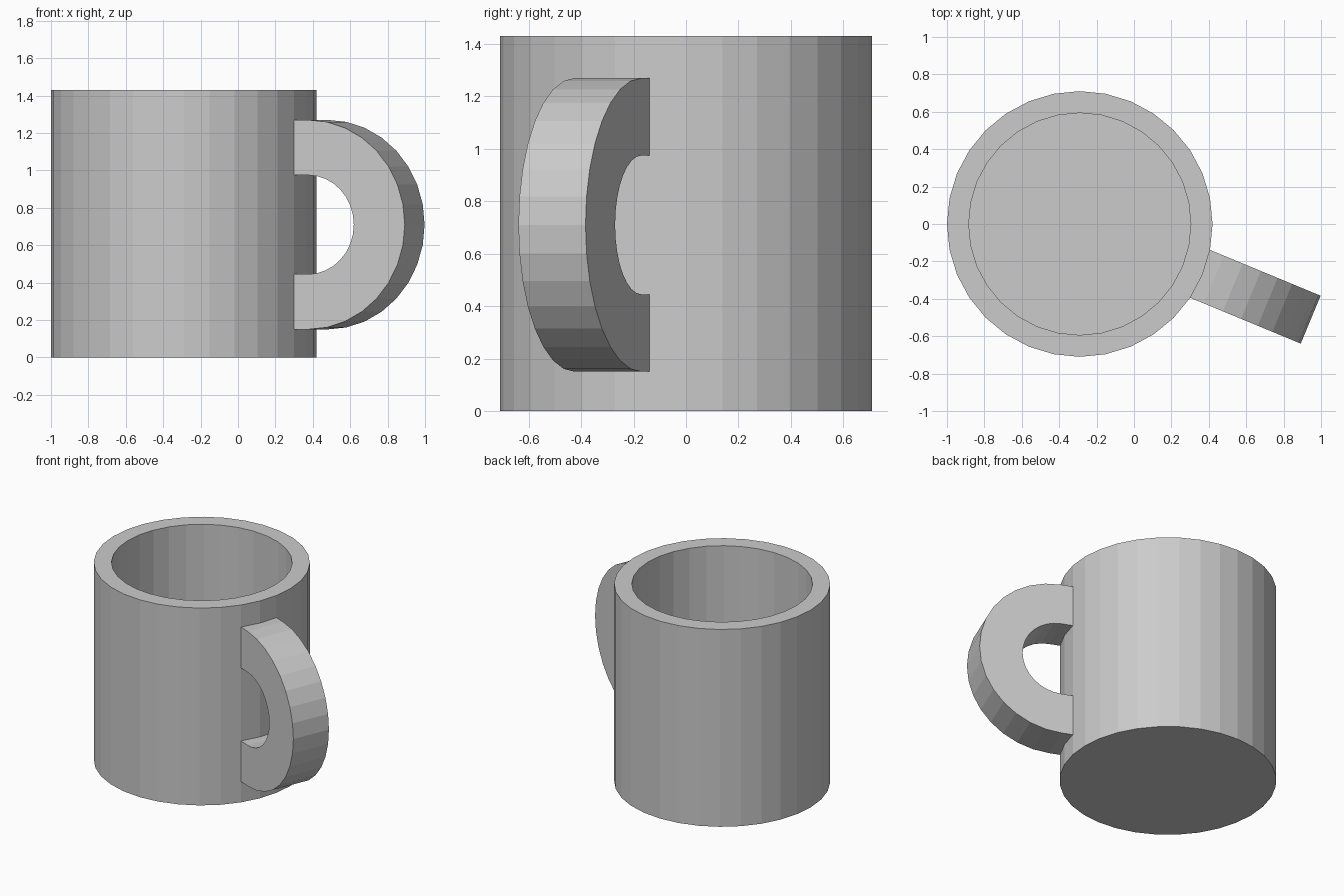
import bpy, bmesh
from math import cos, sin, pi, radians
from mathutils import Matrix, Vector

if "Cube" in bpy.data.objects:
    bpy.data.objects.remove(bpy.data.objects["Cube"])

SIDES = 32
RADIUS, WALL, HEIGHT = 0.71, 0.117, 1.43
CENTRE = Vector((-0.29, 0, 0))


def finish(bm, name, matrix):
    bmesh.ops.recalc_face_normals(bm, faces=bm.faces)
    mesh = bpy.data.meshes.new(name)
    bm.to_mesh(mesh)
    bm.free()
    obj = bpy.data.objects.new(name, mesh)
    obj.matrix_world = matrix
    bpy.context.collection.objects.link(obj)
    return obj


# Mug body: cylinder, rim inset, cavity pushed down
bm = bmesh.new()
bmesh.ops.create_cone(bm, cap_ends=True, segments=SIDES, radius1=RADIUS,
                      radius2=RADIUS, depth=HEIGHT,
                      matrix=Matrix.Translation((0, 0, HEIGHT / 2)))
top = max(bm.faces, key=lambda f: f.calc_center_median().z)
bmesh.ops.inset_region(bm, faces=[top], thickness=WALL * cos(pi / SIDES))
cavity = bmesh.ops.extrude_discrete_faces(bm, faces=[top])["faces"][0]
bmesh.ops.translate(bm, verts=cavity.verts, vec=(0, 0, WALL - HEIGHT))
finish(bm, "mug_body", Matrix.Translation(CENTRE))

# Handle: rectangular section, short straight, half turn, short straight.
# It spans two wall facets, pointing out along local +x.
step = 2 * pi / SIDES
half_width = RADIUS * sin(step)
root = RADIUS * cos(step)
straight, outer, inner, mid_z = 0.08, 0.56, 0.265, 0.71
bm = bmesh.new()
start = [bm.verts.new((root, y, mid_z - r)) for y, r in (
    (-half_width, outer), (half_width, outer),
    (half_width, inner), (-half_width, inner))]
section = bm.faces.new(start)


def extrude(faces, dx):
    geom = bmesh.ops.extrude_face_region(bm, geom=faces, use_keep_orig=False)["geom"]
    verts = [g for g in geom if isinstance(g, bmesh.types.BMVert)]
    bmesh.ops.translate(bm, verts=verts, vec=(dx, 0, 0))
    return [g for g in geom if isinstance(g, bmesh.types.BMFace)]


end = extrude([section], straight)
turn = bmesh.ops.spin(bm, geom=end, cent=(root + straight, 0, mid_z),
                      axis=(0, -1, 0), angle=pi, steps=16)["geom_last"]
bmesh.ops.delete(bm, geom=[f for f in end if f.is_valid], context='FACES_ONLY')
extrude([g for g in turn if isinstance(g, bmesh.types.BMFace)], -straight)
bmesh.ops.remove_doubles(bm, verts=bm.verts, dist=1e-4)
finish(bm, "mug_handle",
       Matrix.Translation(CENTRE) @ Matrix.Rotation(radians(-22.5), 4, 'Z'))
